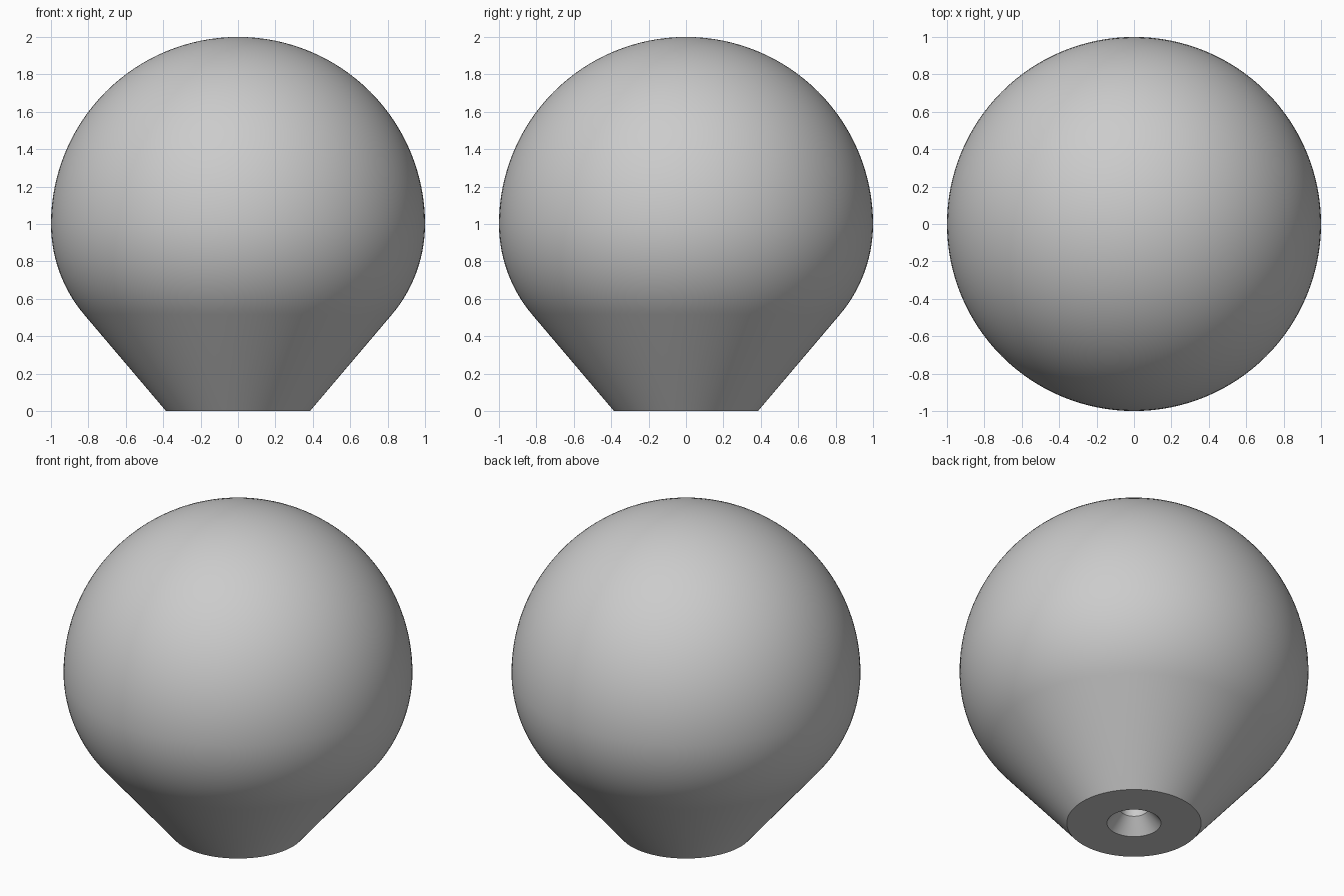
import bpy, bmesh
from math import sin, cos, radians, pi

cube = bpy.data.objects.get("Cube")
if cube:
    bpy.data.objects.remove(cube, do_unlink=True)

SEGMENTS = 128

# Single grey material
grey = bpy.data.materials.new("plain grey")
grey.use_nodes = True
color = (0.6, 0.6, 0.6, 1)
grey.diffuse_color = color
grey.node_tree.nodes["Principled BSDF"].inputs["Base Color"].default_value = color


def arc(cx, cz, r, start, end, steps):
    """Points (radius, height) along an arc, angles in degrees."""
    angles = [radians(start + (end - start) * i / steps) for i in range(steps + 1)]
    return [(cx + r * cos(a), cz + r * sin(a)) for a in angles]


# Domed top, tighter curve below the equator, straight tapered neck
profile = arc(0, 1, 1, 90, 0, 32)
profile[0] = (0, 2)
profile += arc(0.25, 1, 0.75, 0, -40.2, 14)[1:]
profile += [(0.385, 0)]
# Countersunk blind hole in the foot
profile += [(0.155, 0), (0.078, 0.09), (0.078, 0.8), (0, 0.84)]

# Revolve the profile around the z axis
bm = bmesh.new()
verts = [bm.verts.new((r, 0, z)) for r, z in profile]
edges = [bm.edges.new(pair) for pair in zip(verts, verts[1:])]
bmesh.ops.spin(bm, geom=verts + edges, cent=(0, 0, 0), axis=(0, 0, 1),
               angle=2 * pi, steps=SEGMENTS, use_duplicate=False)
bmesh.ops.remove_doubles(bm, verts=bm.verts, dist=0.0005)
bmesh.ops.recalc_face_normals(bm, faces=bm.faces)

mesh = bpy.data.meshes.new("ball_knob")
bm.to_mesh(mesh)
bm.free()
mesh.materials.append(grey)
knob = bpy.data.objects.new("ball_knob", mesh)
bpy.context.collection.objects.link(knob)

# Smooth shading with sharp rims
bpy.context.view_layer.objects.active = knob
knob.select_set(True)
bpy.ops.object.shade_smooth_by_angle(angle=radians(30))
